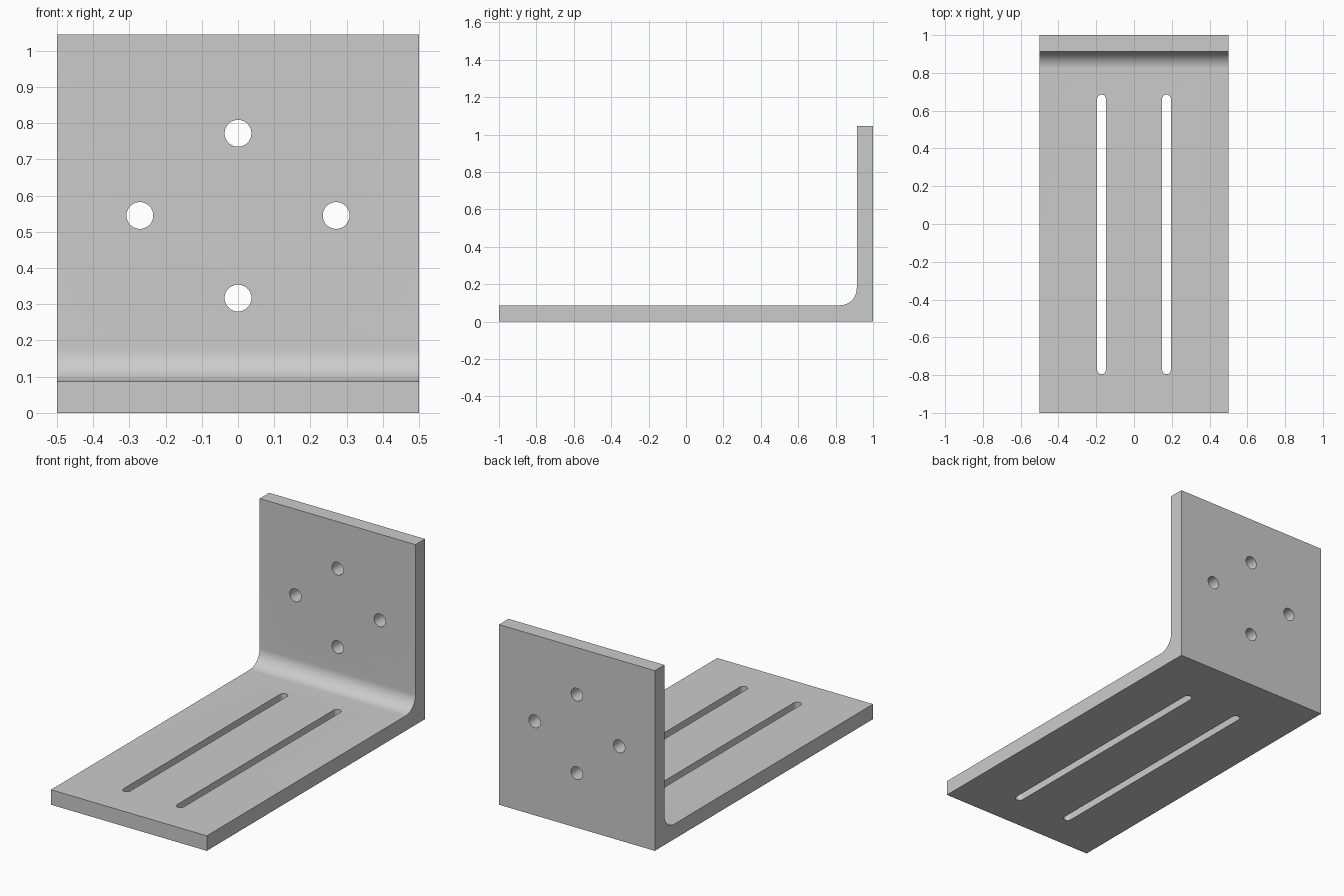
import bpy, bmesh
from math import sin, cos, pi, radians
from mathutils import Vector

cube = bpy.data.objects.get("Cube")
if cube:
    bpy.data.objects.remove(cube, do_unlink=True)

WIDTH, HEIGHT, THICK, FILLET = 1.0, 1.045, 0.087, 0.09

steel = bpy.data.materials.new("grey_steel")
steel.use_nodes = True
steel.diffuse_color = (0.6, 0.6, 0.6, 1)
steel.node_tree.nodes["Principled BSDF"].inputs["Base Color"].default_value = (0.6, 0.6, 0.6, 1)


def arc(cx, cy, r, start, end, steps):
    angles = [radians(start + (end - start) * i / steps) for i in range(steps + 1)]
    return [(cx + r * cos(a), cy + r * sin(a)) for a in angles]


def prism(name, outline, place, direction):
    """Extrude a 2D outline, placed in space by a function, along a direction."""
    bm = bmesh.new()
    face = bm.faces.new([bm.verts.new(place(u, v)) for u, v in outline])
    grown = bmesh.ops.extrude_face_region(bm, geom=[face])["geom"]
    verts = [g for g in grown if isinstance(g, bmesh.types.BMVert)]
    bmesh.ops.translate(bm, verts=verts, vec=Vector(direction))
    bmesh.ops.recalc_face_normals(bm, faces=bm.faces)
    mesh = bpy.data.meshes.new(name)
    bm.to_mesh(mesh)
    bm.free()
    obj = bpy.data.objects.new(name, mesh)
    bpy.context.collection.objects.link(obj)
    mesh.materials.append(steel)
    return obj


# L-shaped plate with a rounded inside corner
inner = 1 - THICK
profile = [(-1, 0), (1, 0), (1, HEIGHT), (inner, HEIGHT)]
profile += arc(inner - FILLET, THICK + FILLET, FILLET, 0, -90, 16)
profile += [(-1, THICK)]
bracket = prism("angle_bracket", profile,
                lambda y, z: (-WIDTH / 2, y, z), (WIDTH, 0, 0))

# Long adjustment slots through the base
cutters = []
slot_r, slot_front, slot_back = 0.023, -0.795, 0.685
for side, x in (("right", -0.172), ("left", 0.172)):
    outline = arc(x, slot_back - slot_r, slot_r, 0, 180, 16)
    outline += arc(x, slot_front + slot_r, slot_r, 180, 360, 16)
    cutters.append(prism(side + "_slot_cutter", outline,
                         lambda u, v: (u, v, -0.1), (0, 0, 0.4)))

# Four bolt holes in a diamond on the upright
for i, (x, z) in enumerate([(0, 0.772), (0, 0.317), (-0.271, 0.545), (0.271, 0.545)]):
    outline = arc(x, z, 0.037, 0, 360, 40)[:-1]
    cutters.append(prism(f"bolt_hole_cutter_{i + 1}", outline,
                         lambda u, v: (u, 0.8, v), (0, 0.4, 0)))

# Cut the openings and bake the result
for cutter in cutters:
    cutter.hide_render = True
    cut = bracket.modifiers.new(cutter.name, "BOOLEAN")
    cut.operation = "DIFFERENCE"
    cut.solver = "EXACT"
    cut.object = cutter

bpy.ops.object.select_all(action="DESELECT")
bpy.context.view_layer.objects.active = bracket
bracket.select_set(True)
for mod in list(bracket.modifiers):
    bpy.ops.object.modifier_apply(modifier=mod.name)
for cutter in cutters:
    bpy.data.objects.remove(cutter, do_unlink=True)
bpy.ops.object.shade_smooth_by_angle(angle=radians(30))
